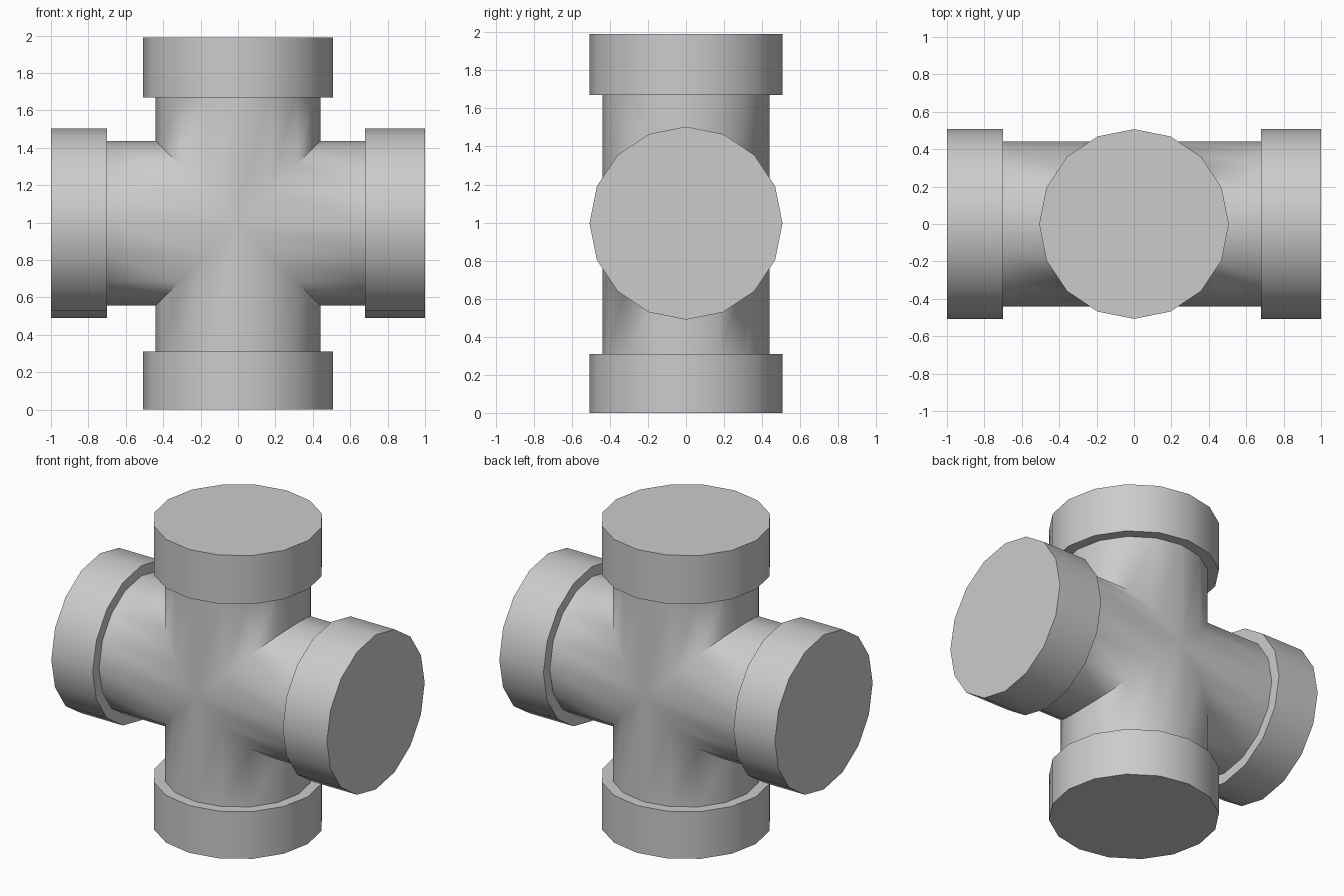
import bpy, bmesh
from math import sin, cos, pi, radians
from mathutils import Matrix, Vector

cube = bpy.data.objects.get("Cube")
if cube:
    bpy.data.objects.remove(cube, do_unlink=True)

SIDES = 16
PIPE_R = 0.44
COLLAR_R = 0.507
CENTRE = Vector((0, 0, 0.997))

grey = bpy.data.materials.new("pipe_grey")
grey.use_nodes = True
colour = (0.6, 0.6, 0.6, 1)
grey.diffuse_color = colour
grey.node_tree.nodes["Principled BSDF"].inputs["Base Color"].default_value = colour


def finish(name, bm, angle):
    bmesh.ops.recalc_face_normals(bm, faces=bm.faces)
    mesh = bpy.data.meshes.new(name)
    bm.to_mesh(mesh)
    bm.free()
    obj = bpy.data.objects.new(name, mesh)
    bpy.context.collection.objects.link(obj)
    mesh.materials.append(grey)
    bpy.ops.object.select_all(action='DESELECT')
    obj.select_set(True)
    bpy.context.view_layer.objects.active = obj
    bpy.ops.object.shade_smooth_by_angle(angle=radians(angle))


# Arms: name, quarter turn about y, collar start, collar end
arms = [("left", 0, 0.68, 1.0), ("bottom", 1, 0.687, 0.997),
        ("right", 2, 0.70, 1.0), ("top", 3, 0.673, 0.993)]

# Cross pipe: each arm runs from the mitred seam to its collar
bm = bmesh.new()
for name, turn, start, end in arms:
    rot = Matrix.Rotation(turn * pi / 2, 3, 'Y')
    seam, rim = [], []
    for i in range(SIDES):
        y, z = PIPE_R * cos(i * 2 * pi / SIDES), PIPE_R * sin(i * 2 * pi / SIDES)
        seam.append(bm.verts.new(CENTRE + rot @ Vector((abs(z), y, z))))
        rim.append(bm.verts.new(CENTRE + rot @ Vector((start + 0.01, y, z))))
    for i in range(SIDES):
        j = (i + 1) % SIDES
        bm.faces.new((seam[i], seam[j], rim[j], rim[i]))
bmesh.ops.remove_doubles(bm, verts=bm.verts, dist=0.0005)
finish("cross_pipe", bm, 60)

# Closed collars on the four ends
for name, turn, start, end in arms:
    rot = Matrix.Rotation(turn * pi / 2, 4, 'Y')
    place = (Matrix.Translation(CENTRE) @ rot
             @ Matrix.Translation(((start + end) / 2, 0, 0))
             @ Matrix.Rotation(pi / 2, 4, 'Y'))
    bm = bmesh.new()
    bmesh.ops.create_cone(bm, cap_ends=True, segments=SIDES, radius1=COLLAR_R,
                          radius2=COLLAR_R, depth=end - start, matrix=place)
    finish(name + "_collar", bm, 40)
